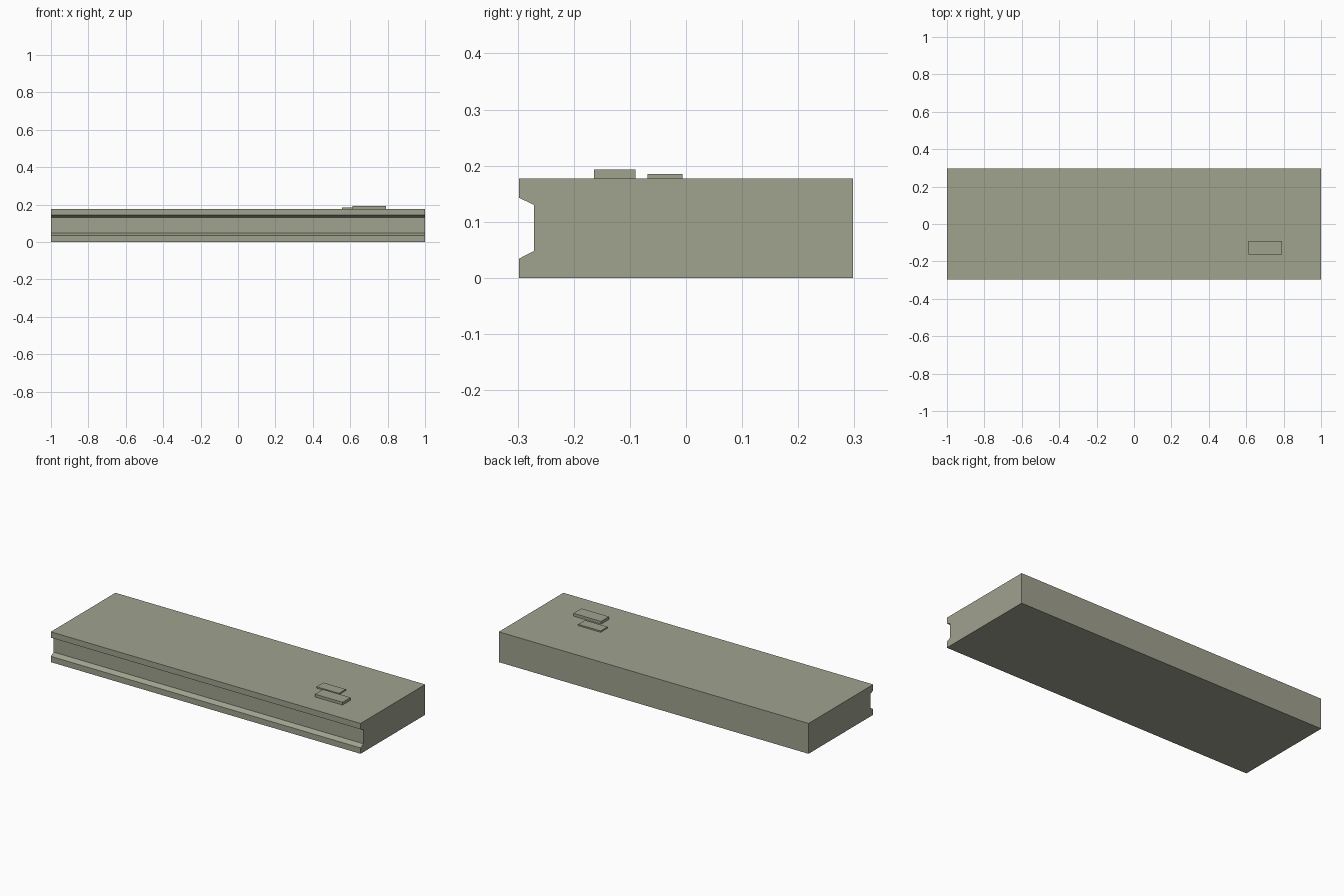
import bpy, bmesh

if "Cube" in bpy.data.objects:
    bpy.data.objects.remove(bpy.data.objects["Cube"])

# single grey-green stone colour
stone = bpy.data.materials.new("grey_green_stone")
stone.diffuse_color = (0.35, 0.36, 0.275, 1)
stone.use_nodes = True
stone.node_tree.nodes["Principled BSDF"].inputs["Base Color"].default_value = stone.diffuse_color


def extrude_x(name, profile, x0, x1):
    """Extrude a (y, z) profile along x into a closed solid."""
    bm = bmesh.new()
    face = bm.faces.new([bm.verts.new((x0, y, z)) for y, z in profile])
    ext = bmesh.ops.extrude_face_region(bm, geom=[face])
    moved = [v for v in ext["geom"] if isinstance(v, bmesh.types.BMVert)]
    bmesh.ops.translate(bm, verts=moved, vec=(x1 - x0, 0, 0))
    bmesh.ops.recalc_face_normals(bm, faces=bm.faces)
    mesh = bpy.data.meshes.new(name)
    bm.to_mesh(mesh)
    bm.free()
    mesh.materials.append(stone)
    obj = bpy.data.objects.new(name, mesh)
    bpy.context.collection.objects.link(obj)
    return obj


def plate(name, x0, x1, y0, y1, z0, z1):
    return extrude_x(name, [(y0, z0), (y1, z0), (y1, z1), (y0, z1)], x0, x1)


# long slab with a bevelled groove along the front
D, H, G = 0.298, 0.177, -0.271
extrude_x("grooved_slab", [(-D, 0), (D, 0), (D, H), (-D, H),
                           (-D, 0.143), (G, 0.13), (G, 0.048), (-D, 0.034)], -1, 1)

# two raised plates on top, sunk slightly into the slab
plate("small_top_plate", 0.555, 0.70, -0.069, -0.006, H - 0.005, 0.185)
plate("large_top_plate", 0.612, 0.79, -0.164, -0.09, H - 0.005, 0.193)
